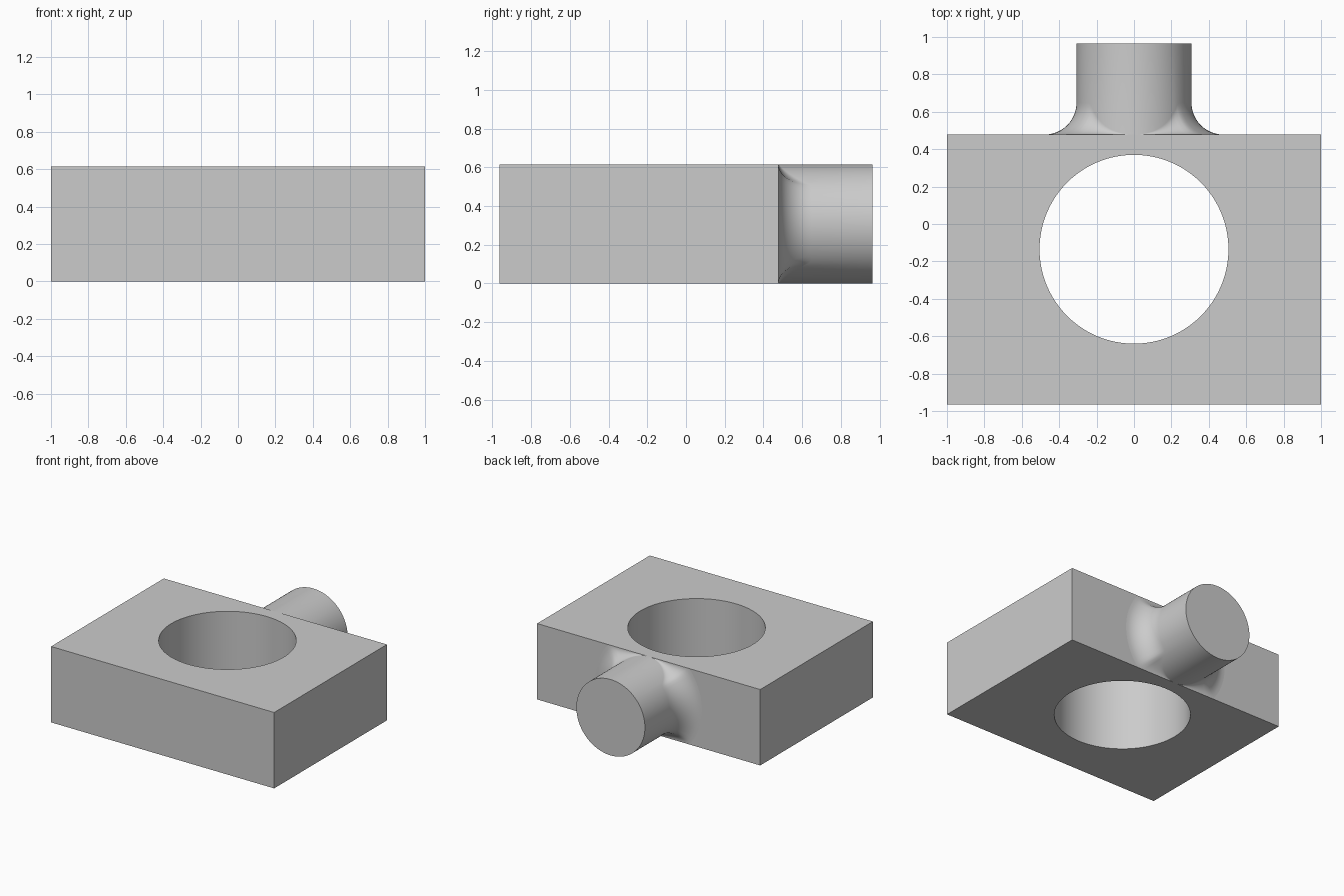
import bpy, bmesh
from math import sin, cos, pi, radians

if "Cube" in bpy.data.objects:
    bpy.data.objects.remove(bpy.data.objects["Cube"], do_unlink=True)

HEIGHT = 0.615
FRONT, BACK, END = -0.965, 0.478, 0.965
R = HEIGHT / 2          # shaft radius, equal to half the block height
FILLET = 0.17
SEGS, STEPS = 96, 12

grey = bpy.data.materials.new("plain_grey")
grey.use_nodes = True
colour = (0.6, 0.6, 0.6, 1)
grey.diffuse_color = colour
grey.node_tree.nodes["Principled BSDF"].inputs["Base Color"].default_value = colour


def smooth(ob):
    bpy.ops.object.select_all(action="DESELECT")
    ob.select_set(True)
    bpy.context.view_layer.objects.active = ob
    bpy.ops.object.shade_smooth_by_angle(angle=radians(30))


# Block with a round through hole
bpy.ops.mesh.primitive_cube_add(size=1, location=(0, (FRONT + BACK) / 2, R))
block = bpy.context.object
block.name = "block"
block.scale = (2, BACK - FRONT, HEIGHT)
bpy.ops.object.transform_apply(location=True, scale=True)
block.data.materials.append(grey)

bpy.ops.mesh.primitive_cylinder_add(vertices=SEGS, radius=0.505, depth=2,
                                    location=(0, -0.135, R))
cutter = bpy.context.object
cutter.name = "hole_cutter"
cutter.hide_render = True
cutter.data.materials.append(grey)

bore = block.modifiers.new("bore", "BOOLEAN")
bore.operation = "DIFFERENCE"
bore.solver = "EXACT"
bore.object = cutter
bpy.context.view_layer.objects.active = block
bpy.ops.object.modifier_apply(modifier="bore")
bpy.data.objects.remove(cutter, do_unlink=True)
smooth(block)

# Shaft whose root fillet narrows to nothing at the block's top and bottom edges
bm = bmesh.new()
rows = []
for i in range(SEGS):
    t = 2 * pi * i / SEGS
    width = min(FILLET, R / max(abs(sin(t)), 0.01) - R)
    profile = []
    for k in range(STEPS + 1):
        a = pi / 2 * k / STEPS
        profile.append((R + width * (1 - sin(a)), BACK + width * (1 - cos(a))))
    profile.append((R, END))
    rows.append([bm.verts.new((r * cos(t), y, R + r * sin(t))) for r, y in profile])
for i, row in enumerate(rows):
    after = rows[(i + 1) % SEGS]
    for k in range(STEPS + 1):
        bm.faces.new((row[k], row[k + 1], after[k + 1], after[k]))
bm.faces.new([row[-1] for row in rows])
bmesh.ops.remove_doubles(bm, verts=bm.verts, dist=1e-5)
bmesh.ops.recalc_face_normals(bm, faces=bm.faces)
mesh = bpy.data.meshes.new("shaft")
bm.to_mesh(mesh)
bm.free()
mesh.materials.append(grey)
shaft = bpy.data.objects.new("shaft", mesh)
bpy.context.collection.objects.link(shaft)
smooth(shaft)
